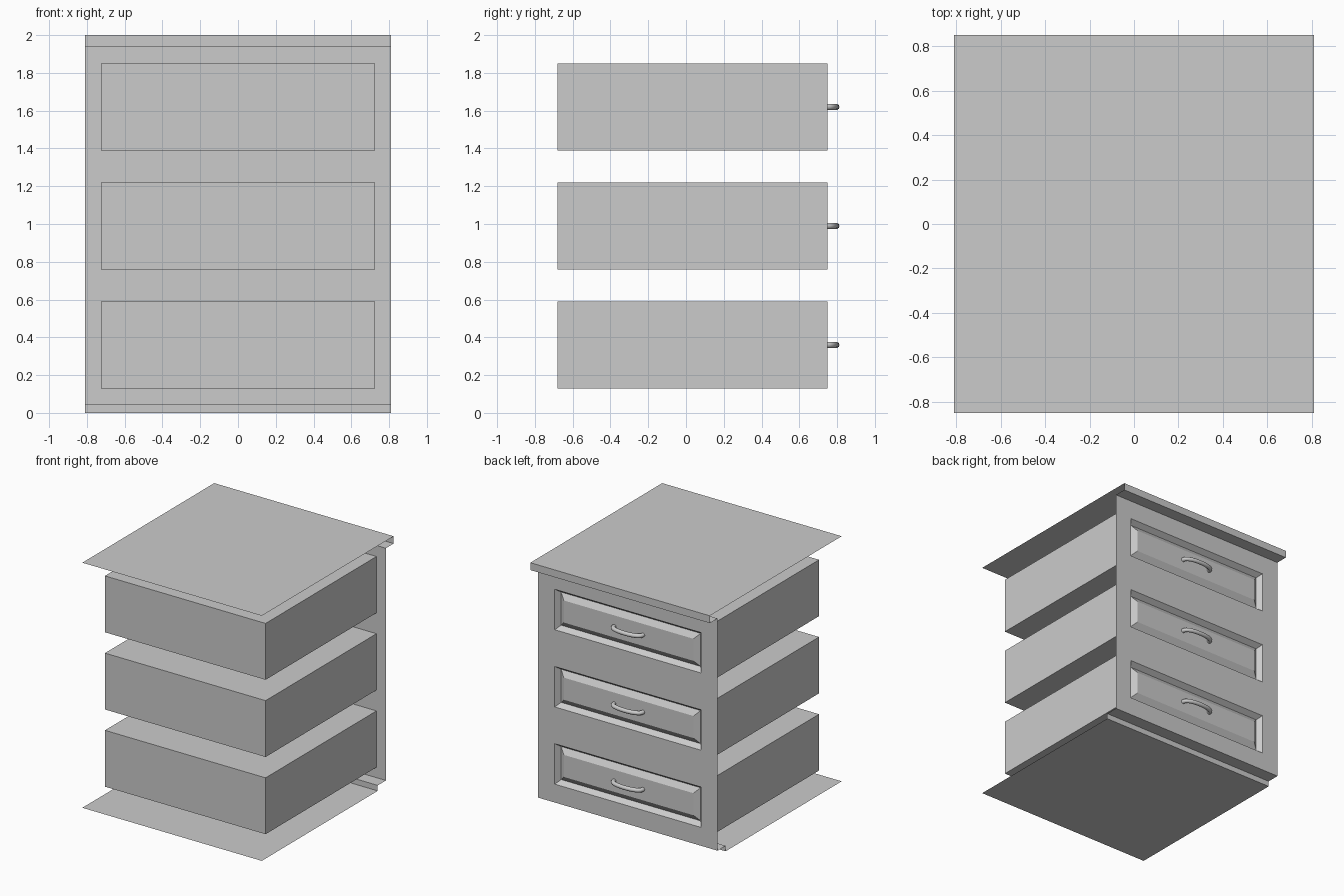
import bpy, bmesh, math

cube = bpy.data.objects.get("Cube")
if cube:
    bpy.data.objects.remove(cube, do_unlink=True)

GREY = (0.6, 0.6, 0.6, 1)
grey = bpy.data.materials.new("plain grey")
grey.use_nodes = True
grey.diffuse_color = GREY
grey.node_tree.nodes["Principled BSDF"].inputs["Base Color"].default_value = GREY

HALF_W = 0.81
FACE_Y = 0.75
DRAWER_W, DRAWER_H, DRAWER_BACK = 0.725, 0.23, -0.68
DRAWERS = {"bottom": 0.36, "middle": 0.99, "top": 1.62}


def finish(name, bm):
    mesh = bpy.data.meshes.new(name)
    bm.to_mesh(mesh)
    bm.free()
    mesh.materials.append(grey)
    obj = bpy.data.objects.new(name, mesh)
    bpy.context.collection.objects.link(obj)
    return obj


def sheet(name, profile):
    """Open sheet: a (y, z) profile swept across the cabinet width."""
    bm = bmesh.new()
    rows = [[bm.verts.new((x, y, z)) for x in (-HALF_W, HALF_W)] for y, z in profile]
    for a, b in zip(rows, rows[1:]):
        bm.faces.new((a[0], a[1], b[1], b[0]))
    return finish(name, bm)


# Worktop with front lip, and floor with recessed plinth
sheet("worktop", [(-0.85, 2), (0.85, 2), (0.85, 1.94), (FACE_Y, 1.94)])
sheet("base_with_plinth", [(FACE_Y, 0.045), (0.645, 0.045), (0.645, 0), (-0.85, 0)])

# Face frame with one opening for each drawer
bm = bmesh.new()
xs = [-HALF_W, -DRAWER_W, DRAWER_W, HALF_W]
zs = [0.045] + [c + s * DRAWER_H for c in DRAWERS.values() for s in (-1, 1)] + [1.94]
grid = [[bm.verts.new((x, FACE_Y, z)) for x in xs] for z in zs]
for j in range(len(zs) - 1):
    for i in range(len(xs) - 1):
        if not (i == 1 and j % 2 == 1):
            bm.faces.new((grid[j][i], grid[j + 1][i], grid[j + 1][i + 1], grid[j][i + 1]))
finish("face_frame", bm)


def drawer(name, z):
    """Box with a grooved, raised centre panel on its face."""
    bm = bmesh.new()
    bmesh.ops.create_cube(bm, size=2)
    for v in bm.verts:
        v.co.x *= DRAWER_W
        v.co.y = FACE_Y if v.co.y > 0 else DRAWER_BACK
        v.co.z = z + v.co.z * DRAWER_H
    bm.normal_update()
    front = max(bm.faces, key=lambda f: f.normal.y)
    for inset, depth in ((0.065, 0), (0.03, -0.04), (0.045, 0.03)):
        bmesh.ops.inset_individual(bm, faces=[front], thickness=inset, depth=depth,
                                   use_even_offset=True)
        bm.normal_update()
    return finish(name, bm)


def handle(name, z):
    """Bowed round bar pull."""
    curve = bpy.data.curves.new(name, "CURVE")
    curve.dimensions = "3D"
    curve.bevel_depth = 0.017
    curve.bevel_resolution = 3
    curve.use_fill_caps = True
    steps = 16
    line = curve.splines.new("POLY")
    line.points.add(steps)
    for i, p in enumerate(line.points):
        t = math.pi * i / steps
        bow = max(0, math.sin(t)) ** 0.7
        p.co = (0.13 * math.cos(t), FACE_Y - 0.012 + 0.057 * bow, z, 1)
    curve.materials.append(grey)
    obj = bpy.data.objects.new(name, curve)
    bpy.context.collection.objects.link(obj)
    bpy.ops.object.select_all(action="DESELECT")
    obj.select_set(True)
    bpy.context.view_layer.objects.active = obj
    bpy.ops.object.convert(target="MESH")
    bpy.ops.object.shade_smooth_by_angle(angle=math.radians(40))


for level, height in DRAWERS.items():
    drawer(level + "_drawer", height)
    handle(level + "_handle", height)
